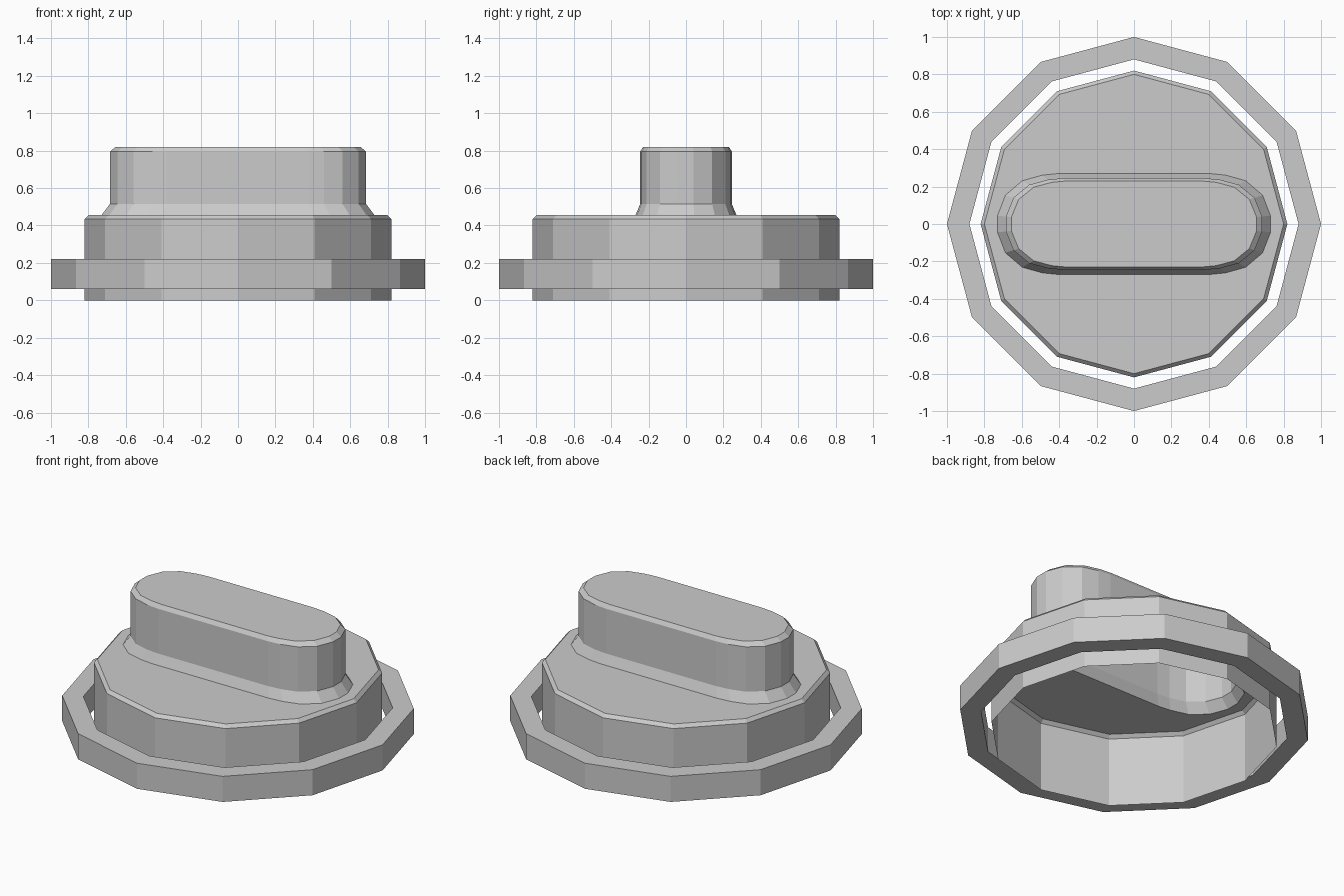
import bpy, bmesh
from math import sin, cos, radians

if "Cube" in bpy.data.objects:
    bpy.data.objects.remove(bpy.data.objects["Cube"])


def circle(r, z):
    return [(r * cos(radians(30 * i)), r * sin(radians(30 * i)), z) for i in range(12)]


# One quarter of the grip outline, mirrored into a full counter-clockwise loop
QUARTER = [(0.685, 0.04), (0.645, 0.14), (0.56, 0.21), (0.46, 0.237), (0.38, 0.245)]


def grip(half_x, half_y, z):
    sx, sy = half_x / 0.685, half_y / 0.245
    q = [(x * sx, y * sy) for x, y in QUARTER]
    half = q + [(-x, y) for x, y in reversed(q)]
    return [(x, y, z) for x, y in half + [(-x, -y) for x, y in half]]


def add_loops(bm, loops):
    return [[bm.verts.new(p) for p in loop] for loop in loops]


def skin(bm, rows, closed=False):
    pairs = list(zip(rows, rows[1:])) + ([(rows[-1], rows[0])] if closed else [])
    for a, b in pairs:
        for i in range(len(a)):
            j = (i + 1) % len(a)
            bm.faces.new((a[i], a[j], b[j], b[i]))


def finish(bm, name):
    mesh = bpy.data.meshes.new(name)
    bm.to_mesh(mesh)
    bm.free()
    obj = bpy.data.objects.new(name, mesh)
    bpy.context.collection.objects.link(obj)


# Loose outer ring
bm = bmesh.new()
skin(bm, add_loops(bm, [circle(1.0, 0.06), circle(1.0, 0.22),
                        circle(0.88, 0.22), circle(0.88, 0.06)]), closed=True)
finish(bm, "outer_ring")

# Hollow knob: open-bottomed cap with a flared grip on top
bm = bmesh.new()
cap = add_loops(bm, [circle(0.82, 0), circle(0.82, 0.435), circle(0.80, 0.455)])
handle = add_loops(bm, [grip(0.73, 0.27, 0.455), grip(0.685, 0.245, 0.515),
                        grip(0.685, 0.245, 0.795), grip(0.655, 0.23, 0.82)])
skin(bm, cap)
skin(bm, handle)
bm.faces.new(handle[-1])

# Deck between cap rim and grip base
rim = [bm.edges.get((l[i - 1], l[i])) for l in (cap[-1], handle[0]) for i in range(len(l))]
deck = bmesh.ops.triangle_fill(bm, edges=rim, use_beauty=True, normal=(0, 0, 1))
for f in deck["geom"]:
    if isinstance(f, bmesh.types.BMFace):
        f.normal_update()
        if f.normal.z < 0:
            f.normal_flip()
finish(bm, "knob")
